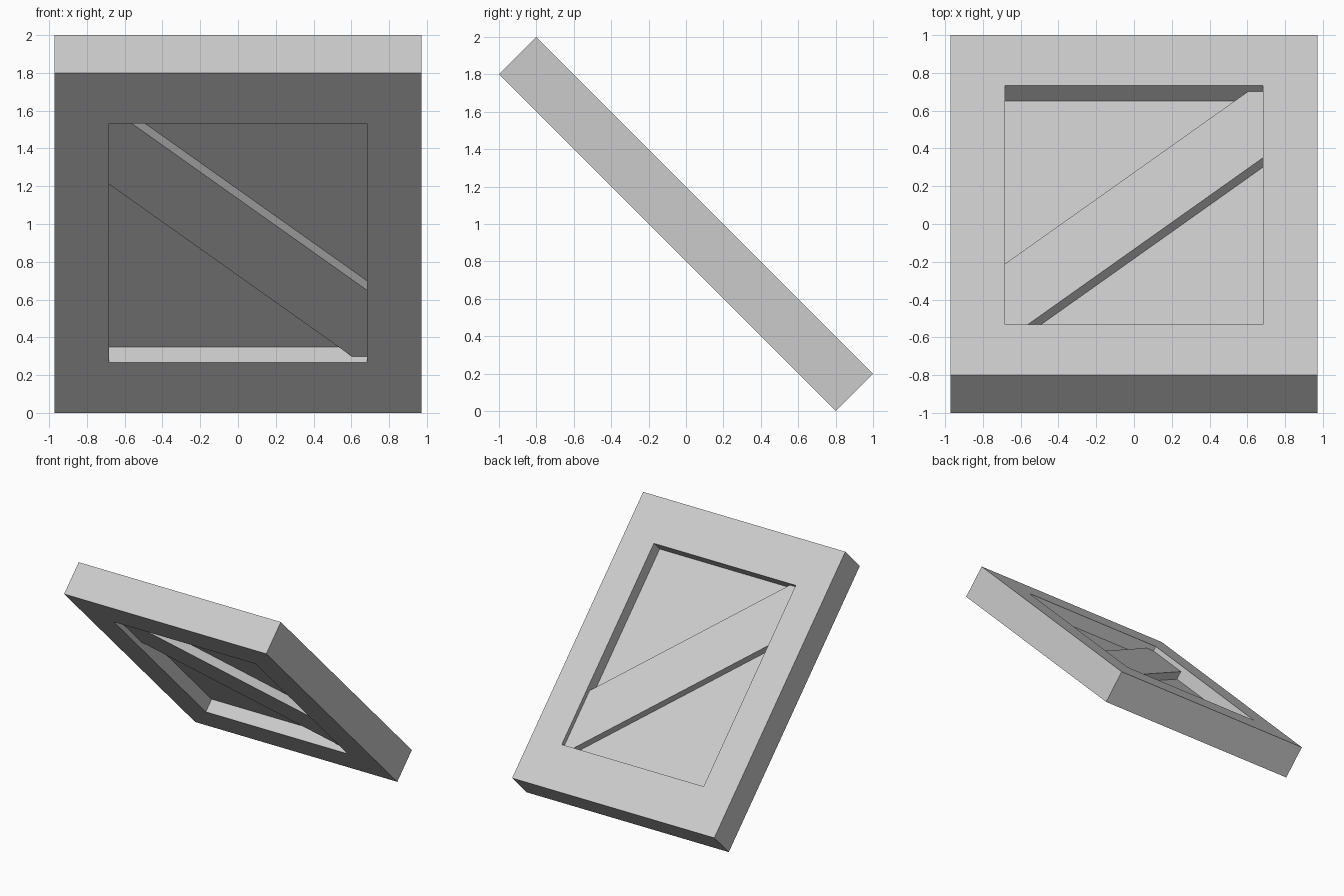
import bpy, bmesh, math

if "Cube" in bpy.data.objects:
    bpy.data.objects.remove(bpy.data.objects["Cube"])

R = math.sqrt(0.5)                   # 45 degree slope: grid reading -> local length
OUT_X, OUT_Y = 0.972, 1.8 * R        # outer half sizes of the frame
IN_X, IN_Y = 0.682, 1.265 * R        # half sizes of the opening
FRAME_H, BRACE_H, PANEL_H = 0.2 * R, 0.14 * R, 0.04 * R   # half thicknesses


def place(name, bm):
    """Make an object from bm and tilt it down 45 degrees towards the back."""
    bmesh.ops.recalc_face_normals(bm, faces=bm.faces)
    mesh = bpy.data.meshes.new(name)
    bm.to_mesh(mesh)
    bm.free()
    obj = bpy.data.objects.new(name, mesh)
    obj.location = (0, 0, 1)
    obj.rotation_euler = (math.radians(-45), 0, 0)
    bpy.context.collection.objects.link(obj)
    return obj


def raise_faces(bm, height):
    """Extrude the flat faces upwards into a closed solid."""
    ext = bmesh.ops.extrude_face_region(bm, geom=bm.faces[:], use_keep_orig=True)
    verts = [g for g in ext["geom"] if isinstance(g, bmesh.types.BMVert)]
    bmesh.ops.translate(bm, verts=verts, vec=(0, 0, height))


def rect(hx, hy):
    return [(-hx, -hy), (hx, -hy), (hx, hy), (-hx, hy)]


def slab(name, outline, half):
    bm = bmesh.new()
    bm.faces.new([bm.verts.new((x, y, -half)) for x, y in outline])
    raise_faces(bm, 2 * half)
    return place(name, bm)


# Outer frame with a rectangular opening
bm = bmesh.new()
outer = [bm.verts.new((x, y, -FRAME_H)) for x, y in rect(OUT_X, OUT_Y)]
inner = [bm.verts.new((x, y, -FRAME_H)) for x, y in rect(IN_X, IN_Y)]
for i in range(4):
    j = (i + 1) % 4
    bm.faces.new((outer[i], outer[j], inner[j], inner[i]))
raise_faces(bm, 2 * FRAME_H)
place("frame", bm)

# Thin recessed panel filling the opening
slab("panel", rect(IN_X, IN_Y), PANEL_H)

# Diagonal brace, corner to corner, standing proud on both sides of the panel
half_brace = [(-IN_X, -IN_Y), (-0.605, -IN_Y), (IN_X, 0.56 * R)]
slab("diagonal_brace", half_brace + [(-x, -y) for x, y in half_brace], BRACE_H)
